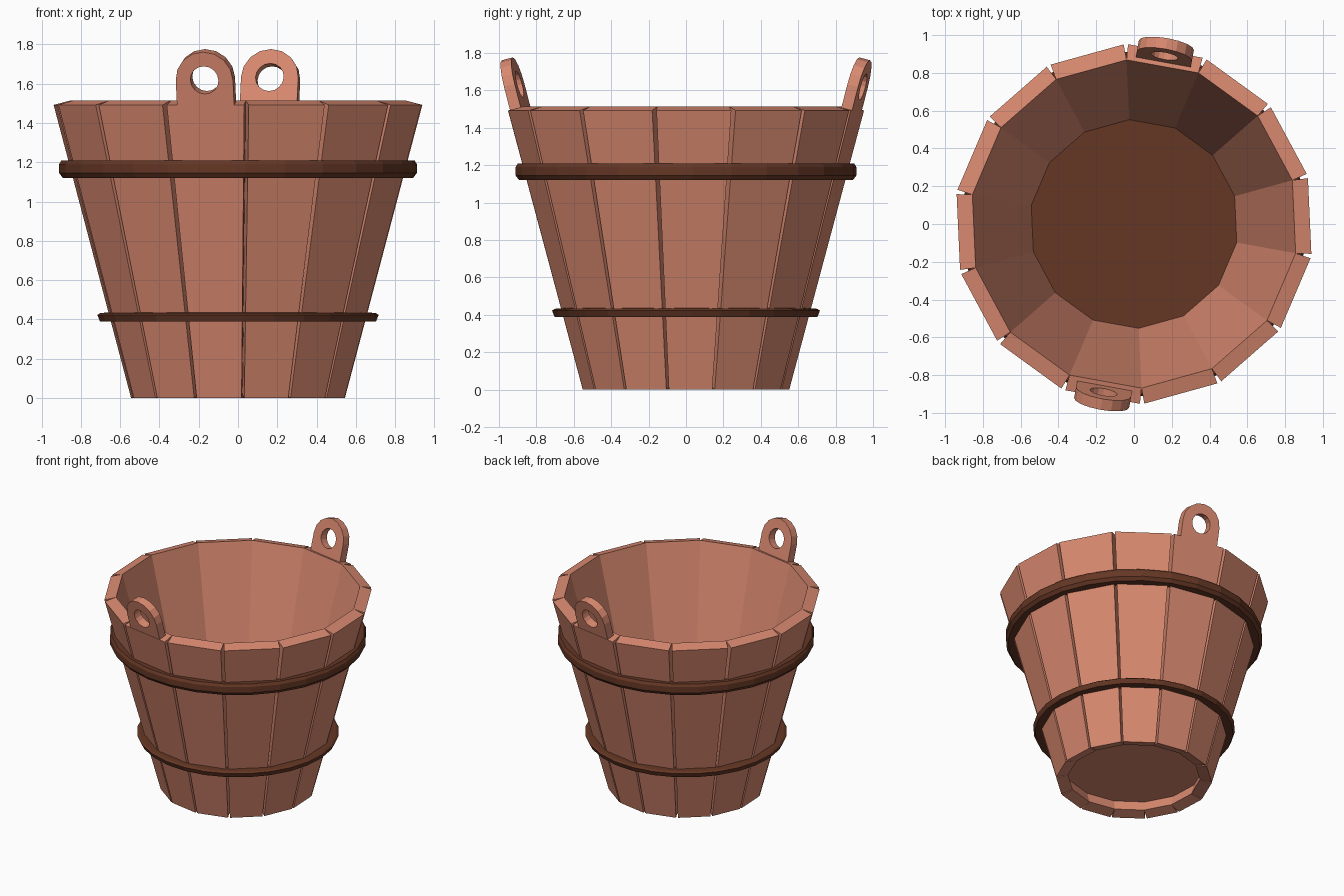
import bpy, bmesh
from math import sin, cos, tan, pi, radians

if "Cube" in bpy.data.objects:
    bpy.data.objects.remove(bpy.data.objects["Cube"])

N = 14                      # staves
START = radians(2.6)        # centre angle of the first stave
SLOPE = 0.262               # outward lean per unit of height
R0 = 0.54                   # outer apothem at the ground


def material(name, rgb):
    m = bpy.data.materials.new(name)
    m.diffuse_color = (*rgb, 1)
    m.use_nodes = True
    m.node_tree.nodes["Principled BSDF"].inputs["Base Color"].default_value = m.diffuse_color
    return m


wood = material("wood", (0.69, 0.25, 0.16))
dark = material("dark_brown", (0.13, 0.038, 0.018))


def make(name, verts, faces, mat):
    me = bpy.data.meshes.new(name)
    me.from_pydata(verts, [], faces)
    bm = bmesh.new()
    bm.from_mesh(me)
    bmesh.ops.recalc_face_normals(bm, faces=bm.faces)
    bm.to_mesh(me)
    bm.free()
    me.materials.append(mat)
    ob = bpy.data.objects.new(name, me)
    bpy.context.collection.objects.link(ob)
    return ob


def polar(a, r, u, z):
    """Point at radius r along angle a, shifted sideways by u."""
    return (r * cos(a) - u * sin(a), r * sin(a) + u * cos(a), z)


def stave(name, a):
    # closed joint on the inside, small open groove on the outside
    verts = []
    for zo, zi, gap in ((0.0, 0.022, 0.007), (1.492, 1.514, 0.012)):
        ro = R0 + SLOPE * zo
        ri = ro - 0.083
        wo, wi = ro * tan(pi / N) - gap, ri * tan(pi / N)
        verts += [polar(a, ro, -wo, zo), polar(a, ro, wo, zo),
                  polar(a, ri, wi, zi), polar(a, ri, -wi, zi)]
    faces = [(0, 1, 2, 3), (4, 5, 6, 7)]
    faces += [(i, (i + 1) % 4, (i + 1) % 4 + 4, i + 4) for i in range(4)]
    make(name, verts, faces, wood)


def lathe(name, profile, sides, mat):
    k = len(profile)
    verts = [polar(START + 2 * pi * i / sides, r, 0, z)
             for i in range(sides) for r, z in profile]
    faces = [(i * k + j, i * k + (j + 1) % k,
              (i + 1) % sides * k + (j + 1) % k, (i + 1) % sides * k + j)
             for i in range(sides) for j in range(k)]
    make(name, verts, faces, mat)


def disc(name, layers, mat):
    # 14-sided plug whose corners line up with the stave joints
    verts = [polar(START + (2 * i + 1) * pi / N, r, 0, z)
             for r, z in layers for i in range(N)]
    faces = [tuple(range(N)), tuple(range(N, 2 * N))]
    faces += [(i, (i + 1) % N, (i + 1) % N + N, i + N) for i in range(N)]
    make(name, verts, faces, mat)


def ear(name, a):
    # arched lug with a round hole, leaning with its stave
    n, r, hole, zc, thick = 16, 0.148, 0.073, 1.618, 0.06
    lean = 1 / (1 + SLOPE ** 2) ** 0.5
    verts = []
    for depth in (0.0, thick):
        for rad in (r, hole):
            for i in range(n):
                t = 2 * pi * i / n
                s = rad
                if rad == r and sin(t) < -1e-6:
                    s = r / max(abs(cos(t)), abs(sin(t)))
                u, v = s * cos(t), s * sin(t)
                z = zc + v * lean + depth * SLOPE * lean
                ro = R0 + SLOPE * (zc + v * lean) - depth * lean
                verts.append(polar(a, ro - 0.002, u, z))
    faces = []
    for p, q in ((0, n), (n, 3 * n), (3 * n, 2 * n), (2 * n, 0)):
        faces += [(p + i, p + (i + 1) % n, q + (i + 1) % n, q + i)
                  for i in range(n)]
    make(name, verts, faces, wood)


# Wall of staves
for i in range(N):
    stave(f"stave_{i + 1:02d}", START + 2 * pi * i / N)

# Hoops
lathe("upper_hoop", [(0.835, 1.12), (0.893, 1.12), (0.912, 1.145),
                     (0.912, 1.19), (0.9, 1.21), (0.85, 1.21)], 28, dark)
lathe("lower_hoop", [(0.635, 0.388), (0.703, 0.388), (0.717, 0.422),
                     (0.703, 0.432), (0.64, 0.437)], 28, dark)

# Wooden floor and the dark surface above it
disc("floor", [(0.51, 0.10), (0.53, 0.18)], wood)
disc("contents", [(0.57, 0.31), (0.575, 0.335)], dark)

# Handle ears on two opposite staves
ear("back_ear", START + 2 * pi * 3 / N)
ear("front_ear", START + 2 * pi * 10 / N)
